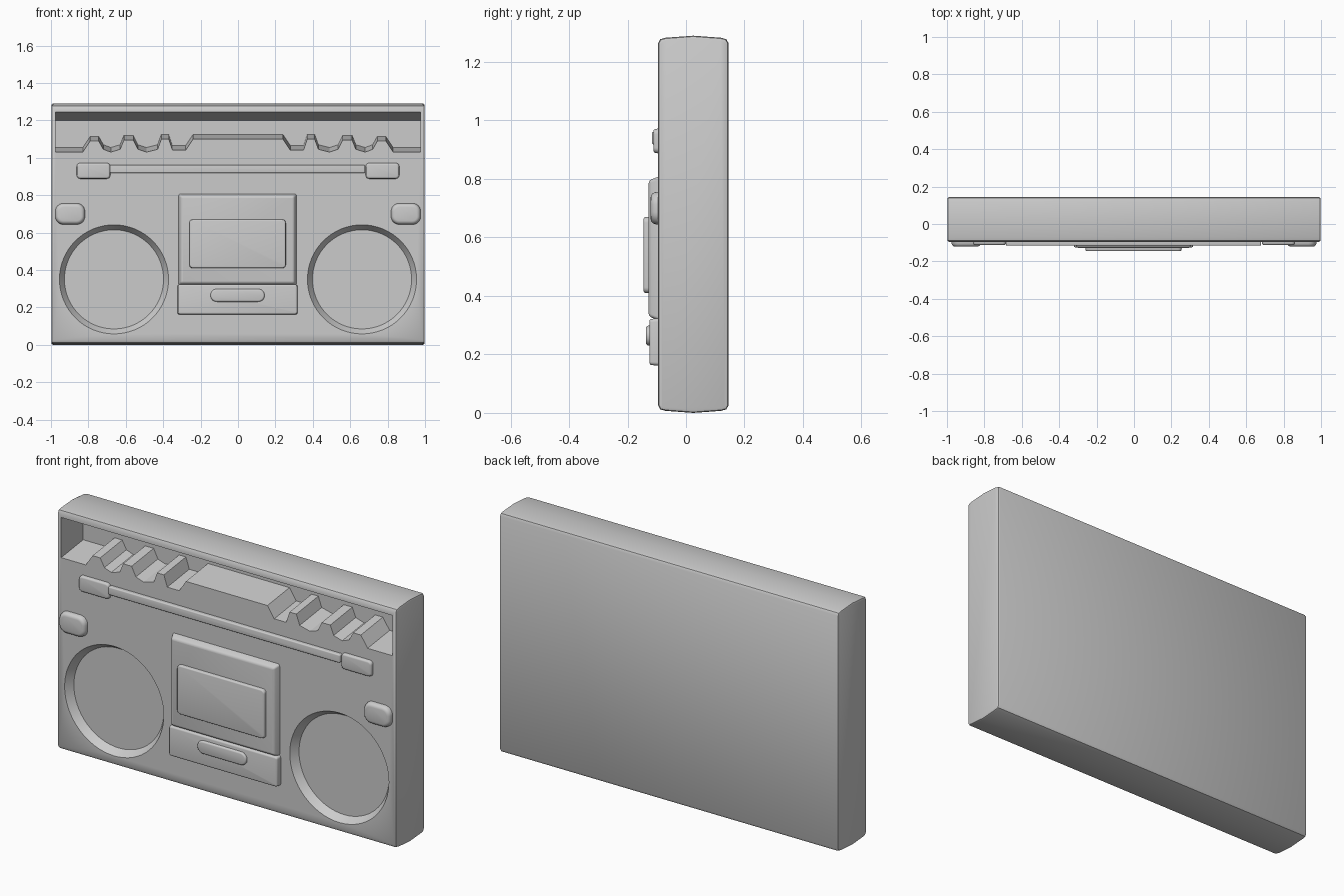
import bpy, bmesh, math
from mathutils import Matrix

if "Cube" in bpy.data.objects:
    bpy.data.objects.remove(bpy.data.objects["Cube"])

FRONT = -0.095


def mesh_object(name, bm):
    bmesh.ops.recalc_face_normals(bm, faces=bm.faces)
    me = bpy.data.meshes.new(name)
    bm.to_mesh(me)
    bm.free()
    ob = bpy.data.objects.new(name, me)
    bpy.context.collection.objects.link(ob)
    return ob


def loft(name, ring_a, ring_b):
    """Closed solid between two matching outlines."""
    bm = bmesh.new()
    a = [bm.verts.new(p) for p in ring_a]
    b = [bm.verts.new(p) for p in ring_b]
    n = len(a)
    bm.faces.new(a)
    bm.faces.new(b[::-1])
    for i in range(n):
        bm.faces.new((a[i], b[i], b[(i + 1) % n], a[(i + 1) % n]))
    return mesh_object(name, bm)


def bevel(ob, width, segments=3, angle=40):
    m = ob.modifiers.new("bevel", 'BEVEL')
    m.width, m.segments = width, segments
    m.limit_method = 'ANGLE'
    m.angle_limit = math.radians(angle)


def smooth(ob, angle=35):
    bpy.ops.object.select_all(action='DESELECT')
    ob.select_set(True)
    bpy.context.view_layer.objects.active = ob
    bpy.ops.object.convert(target='MESH')
    bpy.ops.object.shade_smooth_by_angle(angle=math.radians(angle))


def pad(name, x0, x1, z0, z1, y, corner, edge, inset=0.0):
    """Raised plate on the front: rounded outline, softened front edge."""
    out = []
    for cx, cz, a0 in ((x1 - corner, z1 - corner, 0), (x0 + corner, z1 - corner, 90),
                       (x0 + corner, z0 + corner, 180), (x1 - corner, z0 + corner, 270)):
        for k in range(7):
            a = math.radians(a0 + 15 * k)
            out.append((cx + corner * math.cos(a), cz + corner * math.sin(a)))
    mx, mz = (x0 + x1) / 2, (z0 + z1) / 2
    sx, sz = 1 - 2 * inset / (x1 - x0), 1 - 2 * inset / (z1 - z0)
    ob = loft(name, [(mx + (x - mx) * sx, y, mz + (z - mz) * sz) for x, z in out],
              [(x, FRONT + 0.02, z) for x, z in out])
    bevel(ob, edge, 3)
    smooth(ob)
    return ob


# Case: crowned top and bottom, extruded across the width
half = [(-0.095, 0.025), (-0.088, 0.012), (-0.07, 0.007), (0.025, 0.0),
        (0.12, 0.007), (0.138, 0.012), (0.145, 0.025)]
profile = half + [(y, 1.29 - z) for y, z in reversed(half)]
body = loft("case", [(-0.998, y, z) for y, z in profile], [(0.998, y, z) for y, z in profile])
bevel(body, 0.01, 2, 60)

# Top recess: its floor outline carries the row of keys
left = [(-0.975, 1.03), (-0.83, 1.03), (-0.79, 1.09), (-0.745, 1.09), (-0.72, 1.045),
        (-0.68, 1.03), (-0.63, 1.045), (-0.61, 1.095), (-0.56, 1.095), (-0.535, 1.045),
        (-0.49, 1.03), (-0.43, 1.045), (-0.41, 1.1), (-0.37, 1.1), (-0.35, 1.04),
        (-0.28, 1.04), (-0.24, 1.1)]
floor = left + [(-x, z) for x, z in reversed(left)]
recess = loft("recess_cutter",
              [(x, -0.12, z - 0.003) for x, z in floor] + [(0.975, -0.12, 1.25), (-0.975, -0.12, 1.25)],
              [(x, 0.09, z + 0.025) for x, z in floor] + [(0.975, 0.09, 1.2), (-0.975, 0.09, 1.2)])
cutters = [recess]

# Speaker dishes
for s in (-1, 1):
    bm = bmesh.new()
    bmesh.ops.create_cone(bm, cap_ends=True, segments=64, radius1=0.265, radius2=0.305, depth=0.06,
                          matrix=Matrix.Translation((s * 0.663, -0.085, 0.35))
                          @ Matrix.Rotation(math.pi / 2, 4, 'X'))
    cutters.append(mesh_object("speaker_cutter", bm))

for c in cutters:
    c.hide_render = True
    m = body.modifiers.new("cut", 'BOOLEAN')
    m.operation, m.object, m.solver = 'DIFFERENCE', c, 'EXACT'
smooth(body, 30)
for c in cutters:
    bpy.data.objects.remove(c, do_unlink=True)

# Cassette door, lower panel, window and latch
pad("cassette_door", -0.325, 0.32, 0.31, 0.815, -0.128, 0.012, 0.012, 0.02)
pad("cassette_lower_panel", -0.325, 0.32, 0.16, 0.325, -0.125, 0.012, 0.008, 0.004)
pad("cassette_window", -0.265, 0.26, 0.405, 0.675, -0.145, 0.02, 0.006, 0.006)
pad("latch_button", -0.15, 0.145, 0.227, 0.302, -0.137, 0.035, 0.008, 0.004)

# Handle rail with end mounts, and side knobs
pad("handle_rail", -0.685, 0.68, 0.918, 0.962, -0.116, 0.008, 0.006)
for s, side in ((-1, "left"), (1, "right")):
    a, b = sorted((s * 0.68, s * 0.865))
    pad("handle_mount_" + side, a, b, 0.885, 0.975, -0.112, 0.02, 0.008, 0.005)
    a, b = sorted((s * 0.815, s * 0.98))
    pad("side_knob_" + side, a, b, 0.64, 0.76, -0.121, 0.045, 0.015, 0.008)
